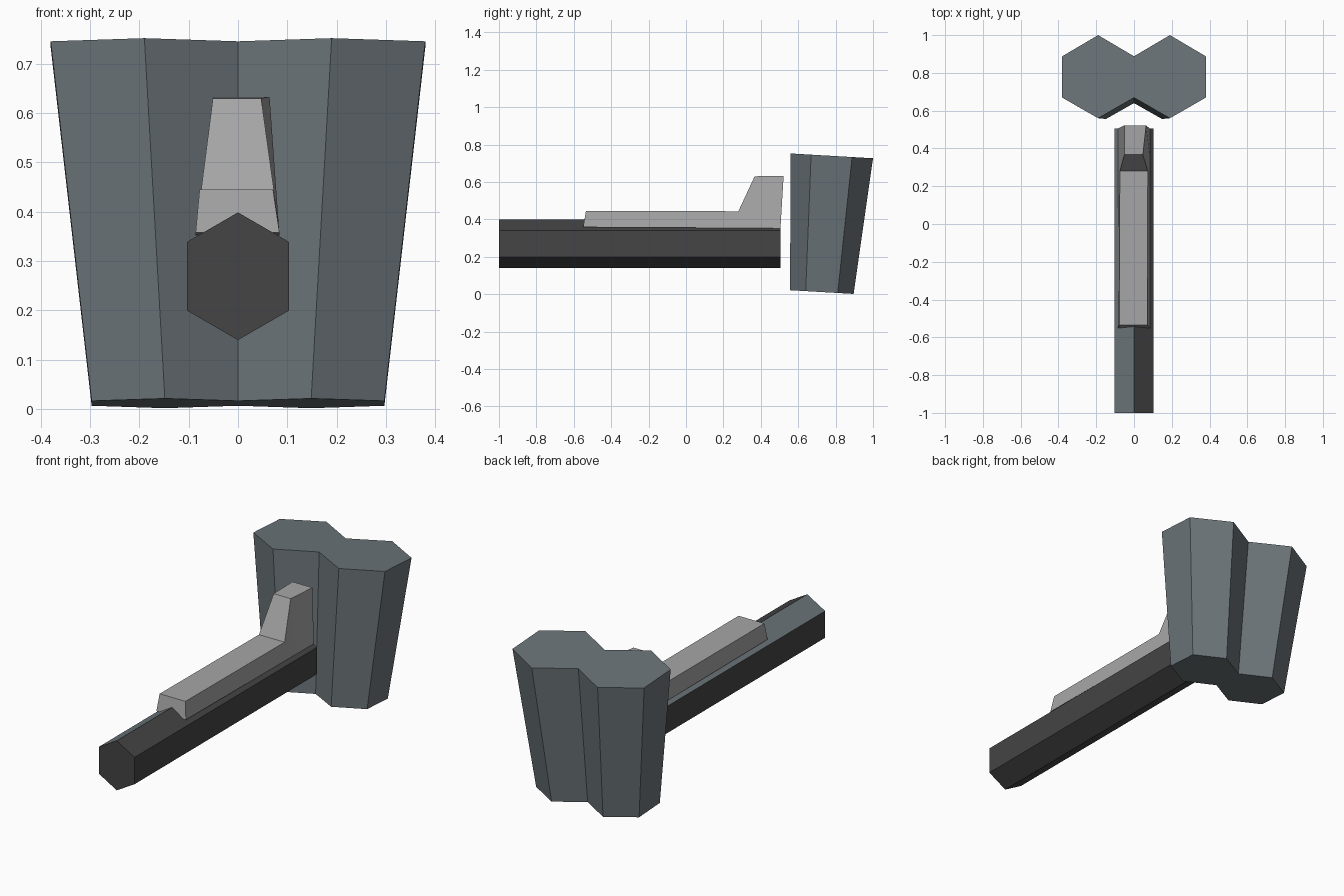
import bpy, math

if "Cube" in bpy.data.objects:
    bpy.data.objects.remove(bpy.data.objects["Cube"])


def material(name, rgb):
    m = bpy.data.materials.new(name)
    m.diffuse_color = (*rgb, 1)
    m.use_nodes = True
    m.node_tree.nodes["Principled BSDF"].inputs["Base Color"].default_value = m.diffuse_color
    return m


def loft(name, rings, mats):
    """Closed solid through rings of equal point count."""
    n = len(rings[0])
    verts = [p for r in rings for p in r]
    faces = [tuple(range(n))[::-1], tuple(range(len(verts) - n, len(verts)))]
    for k in range(len(rings) - 1):
        for i in range(n):
            j = (i + 1) % n
            faces.append((k * n + i, k * n + j, (k + 1) * n + j, (k + 1) * n + i))
    me = bpy.data.meshes.new(name)
    me.from_pydata(verts, [], faces)
    for m in mats:
        me.materials.append(m)
    ob = bpy.data.objects.new(name, me)
    bpy.context.collection.objects.link(ob)
    # consistent outward normals
    bpy.context.view_layer.objects.active = ob
    ob.select_set(True)
    bpy.ops.object.mode_set(mode='EDIT')
    bpy.ops.mesh.select_all(action='SELECT')
    bpy.ops.mesh.normals_make_consistent(inside=False)
    bpy.ops.object.mode_set(mode='OBJECT')
    ob.select_set(False)
    return ob


dark = material("dark grey", (0.058, 0.058, 0.058))
light = material("light grey", (0.38, 0.38, 0.38))
steel = material("blue grey", (0.150, 0.178, 0.192))

# hexagonal barrel, with its upper left facet in blue grey
hexagon = [(0.103 * math.sin(a) / math.sin(math.pi / 3), 0.269 + 0.1295 * math.cos(a) / 1.0)
           for a in (i * math.pi / 3 for i in range(6))]
hexagon = [(x, 0.269 + (z - 0.269) * (1.08 if abs(x) > 0.01 else 1)) for x, z in hexagon]
barrel = loft("barrel", [[(x, y, z) for x, z in hexagon] for y in (-1.0, 0.505)], [dark, steel])
for p in barrel.data.polygons:
    if p.normal.x < -0.1 and p.normal.z > 0.1:
        p.material_index = 1


# double tank: two joined hexagons, tapering downward with tilted ends
def tank_ring(half, ys, z0, slope):
    y0, y1, y2, y3 = ys
    h = half / 2
    pts = [(-half, y1), (-h, y0), (0, y1), (h, y0), (half, y1),
           (half, y2), (h, y3), (0, y2), (-h, y3), (-half, y2)]
    return [(x, y, z0 - (y - y0) * slope) for x, y in pts]


loft("double_tank", [tank_ring(0.297, (0.556, 0.640, 0.811, 0.896), 0.021, 0.058),
                     tank_ring(0.380, (0.560, 0.669, 0.888, 1.000), 0.752, 0.058)], [steel])


# top rail with raised rear sight block: rings along y as (y, z, left x, right x)
def rail_ring(low, top):
    (y0, z0, a, b), (y1, z1, c, d) = low, top
    return [(a, y0, z0), (b, y0, z0), (d, y1, z1), (c, y1, z1)]


loft("rail_and_sight", [
    rail_ring((-0.55, 0.358, -0.086, 0.084), (-0.535, 0.445, -0.078, 0.071)),
    rail_ring((0.24, 0.354, -0.086, 0.084), (0.28, 0.443, -0.075, 0.073)),
    rail_ring((0.36, 0.353, -0.086, 0.084), (0.367, 0.630, -0.051, 0.047)),
    rail_ring((0.505, 0.352, -0.086, 0.084), (0.522, 0.633, -0.051, 0.064)),
], [light])
